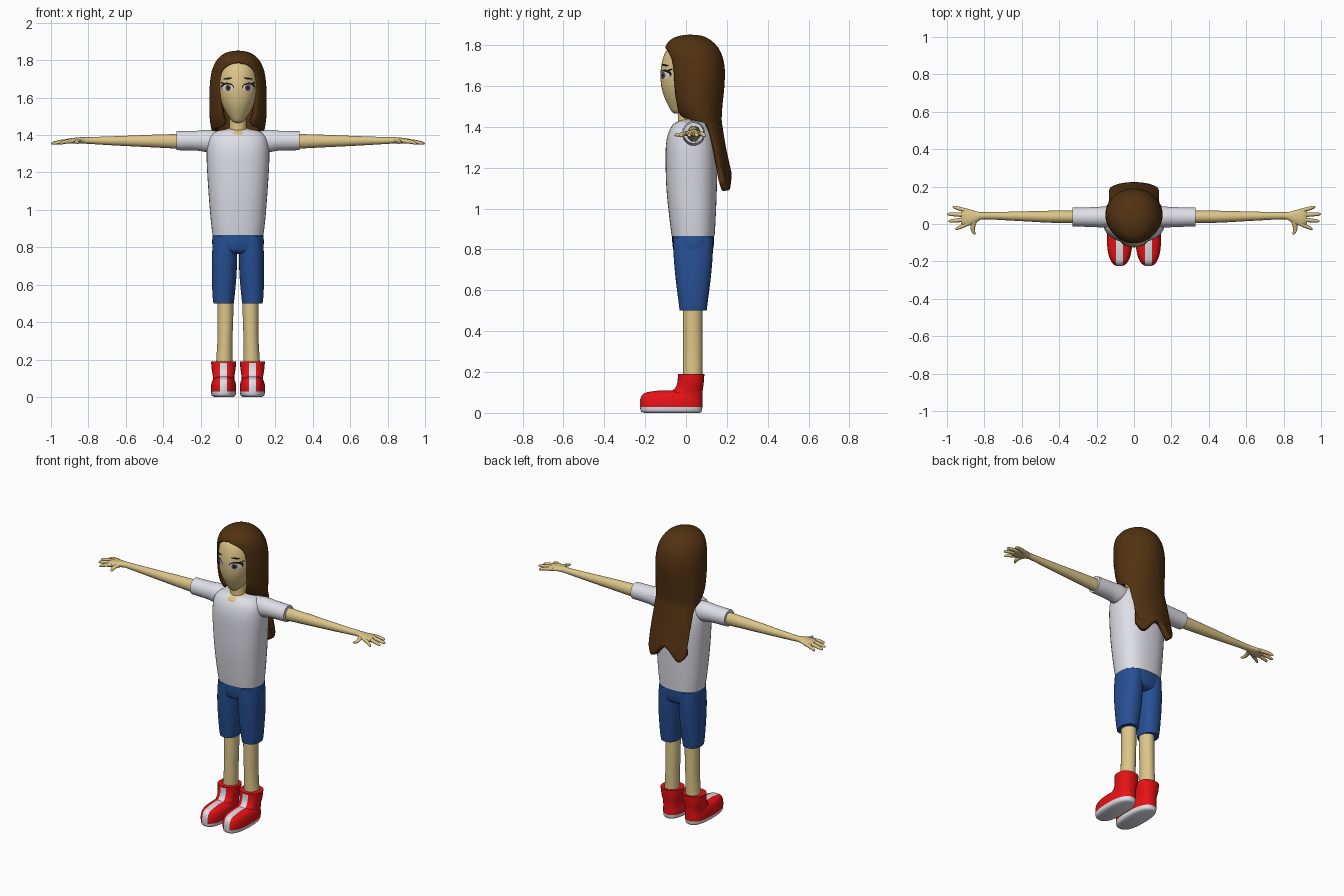
import bpy, bmesh
from math import sin, cos, pi, radians, copysign
from mathutils import Vector
from mathutils.bvhtree import BVHTree

cube = bpy.data.objects.get("Cube")
if cube:
    bpy.data.objects.remove(cube)


def material(name, rgb):
    m = bpy.data.materials.new(name)
    m.use_nodes = True
    m.diffuse_color = (*rgb, 1)
    m.node_tree.nodes["Principled BSDF"].inputs["Base Color"].default_value = (*rgb, 1)
    return m


SKIN = material("skin", (0.72, 0.56, 0.25))
HAIR = material("brown_hair", (0.085, 0.032, 0.006))
WHITE = material("white_cloth", (0.74, 0.74, 0.81))
BLUE = material("blue_cloth", (0.02, 0.08, 0.30))
RED = material("red_shoe", (0.80, 0.006, 0.008))
BLACK = material("black", (0.01, 0.008, 0.008))
IRIS = material("iris", (0.13, 0.08, 0.05))


def finish(bm, name, mats, rule=None, sharp=45):
    """Turn a bmesh into a smooth-shaded object with sharp edges kept."""
    bmesh.ops.remove_doubles(bm, verts=bm.verts, dist=0.0003)
    bmesh.ops.recalc_face_normals(bm, faces=bm.faces)
    for f in bm.faces:
        f.smooth = True
        if rule:
            f.material_index = rule(f)
    for e in bm.edges:
        e.smooth = e.calc_face_angle(0) < radians(sharp)
    me = bpy.data.meshes.new(name)
    bm.to_mesh(me)
    bm.free()
    for m in mats:
        me.materials.append(m)
    ob = bpy.data.objects.new(name, me)
    bpy.context.collection.objects.link(ob)
    return ob


def spline(rows, k=4):
    """Smooth curve through the rows of numbers."""
    out = []
    for i in range(len(rows) - 1):
        quad = [rows[max(0, min(len(rows) - 1, i + j))] for j in (-1, 0, 1, 2)]
        for s in range(k):
            t = s / k
            out.append([b + t / 2 * (c - a + t * (2 * a - 5 * b + 4 * c - d
                        + t * (3 * (b - c) + d - a))) for a, b, c, d in zip(*quad)])
    return out + [list(rows[-1])]


def loft(name, rows, mats, axis="z", power=2.0, n=32, rule=None, cuts=()):
    """Skin of rounded rings (x, y, z, radius, radius) square to one axis."""
    bm = bmesh.new()
    rings = []
    for x, y, z, ru, rv in spline(rows):
        ring = []
        for i in range(n):
            t = 2 * pi * i / n
            u = ru * copysign(abs(cos(t)) ** (2 / power), cos(t))
            v = rv * copysign(abs(sin(t)) ** (2 / power), sin(t))
            off = {"z": (u, v, 0), "x": (0, u, v), "y": (u, 0, v)}[axis]
            ring.append(bm.verts.new(Vector((x, y, z)) + Vector(off)))
        rings.append(ring)
    for a, b in zip(rings, rings[1:]):
        for i in range(n):
            bm.faces.new((a[i], a[(i + 1) % n], b[(i + 1) % n], b[i]))
    bm.faces.new(rings[0])
    bm.faces.new(rings[-1])
    for cx in cuts:
        bmesh.ops.bisect_plane(bm, geom=bm.verts[:] + bm.edges[:] + bm.faces[:],
                               plane_co=(cx, 0, 0), plane_no=(1, 0, 0))
    return finish(bm, name, mats, rule)


def stack(rows, cx=0):
    """Rows (z, half width, front y, back y) as upright loft rings."""
    return [(cx, (f + b) / 2, z, w, (b - f) / 2) for z, w, f, b in rows]


# Head, neck and the skin in the neckline
head = loft("head", stack([
    (1.465, .012, -.055, -.03), (1.475, .03, -.07, 0), (1.5, .05, -.085, .04),
    (1.55, .08, -.108, .09), (1.6, .1, -.121, .12), (1.66, .11, -.125, .14),
    (1.72, .11, -.117, .14), (1.77, .1, -.098, .12), (1.81, .06, -.06, .08)]),
    [SKIN], n=40)
loft("neck", stack([(1.38, .055, -.045, .06), (1.43, .046, -.04, .05),
                    (1.54, .045, -.04, .05)]), [SKIN])
bm = bmesh.new()
bmesh.ops.create_uvsphere(bm, u_segments=32, v_segments=16, radius=1)
neckline = finish(bm, "neckline", [SKIN])
neckline.scale = (.075, .062, .02)
neckline.location = (0, -.012, 1.417)
neckline.rotation_euler.x = radians(18)

# Hair: an open sheet around the head that narrows to a long fall at the back
# rows are z, half width, front y, back y, half sweep in degrees from the back
hair_rows = [
    (1.851, .008, .01, .03, 180), (1.845, .05, -.035, .08, 180),
    (1.825, .09, -.078, .12, 180), (1.795, .117, -.1, .152, 180),
    (1.775, .128, -.104, .165, 156), (1.74, .141, -.104, .18, 141),
    (1.68, .15, -.098, .19, 138), (1.6, .153, -.09, .188, 139),
    (1.5, .152, -.066, .178, 144), (1.45, .146, -.036, .175, 149),
    (1.43, .142, -.02, .175, 112), (1.405, .14, 0, .178, 78),
    (1.3, .14, .06, .195, 74), (1.2, .14, .1, .212, 74), (1.13, .136, .13, .224, 72)]
bm = bmesh.new()
cols = 48
grid = []
for z, w, f, b, sweep in spline(hair_rows, 3):
    line = []
    for i in range(cols + 1):
        u = 2 * i / cols - 1
        t = u * radians(min(sweep, 180))
        # scalloped lower edge
        drop = .04 * cos(1.6 * pi * u) * max(0, min(1, (1.3 - z) / .17))
        line.append(bm.verts.new((w * sin(t), (f + b) / 2 + (b - f) / 2 * cos(t), z + drop)))
    grid.append(line)
for a, b in zip(grid, grid[1:]):
    for i in range(cols):
        bm.faces.new((a[i], b[i], b[i + 1], a[i + 1]))
bm.faces.new(grid[0][:-1])
hair = finish(bm, "long_hair", [HAIR], sharp=60)
mod = hair.modifiers.new("thickness", "SOLIDIFY")
mod.thickness = .032
mod.offset = -1
# make sure the thickness grows inward
top = max(hair.data.polygons, key=lambda p: p.center.z)
if top.normal.z < 0:
    hair.data.flip_normals()

# Painted face, laid as thin patches on the head
bm = bmesh.new()
bm.from_mesh(head.data)
face_tree = BVHTree.FromBMesh(bm)
bm.free()


def face_patch(name, x, z, rx, rz, mat, lift, tilt=0):
    bm = bmesh.new()
    bmesh.ops.create_grid(bm, x_segments=10, y_segments=10, size=1)
    for v in bm.verts:
        # square grid to disc, then tilt and drop onto the face
        px = rx * v.co.x * (1 - v.co.y ** 2 / 2) ** .5
        pz = rz * v.co.y * (1 - v.co.x ** 2 / 2) ** .5
        qx, qz = px * cos(tilt) - pz * sin(tilt) + x, px * sin(tilt) + pz * cos(tilt) + z
        hit = face_tree.ray_cast(Vector((qx, -1, qz)), Vector((0, 1, 0)))[0]
        v.co = (qx, (hit.y if hit else -.05) - lift, qz)
    ob = finish(bm, name, [mat])
    if ob.data.polygons[0].normal.y > 0:
        ob.data.flip_normals()


for side, s in (("left", 1), ("right", -1)):
    face_patch(side + "_lash", s * .056, 1.657, .034, .023, BLACK, .002, s * .1)
    face_patch(side + "_lash_wing", s * .083, 1.678, .012, .004, BLACK, .0025, s * .5)
    face_patch(side + "_eye_white", s * .055, 1.652, .030, .019, WHITE, .0035)
    face_patch(side + "_iris", s * .053, 1.652, .015, .017, IRIS, .005)
    face_patch(side + "_pupil", s * .053, 1.652, .007, .009, BLACK, .0065)
    face_patch(side + "_eyebrow", s * .055, 1.702, .024, .005, BLACK, .0025, -s * .12)

# Shirt and shorts
loft("shirt_body", stack([
    (.865, .136, -.07, .14), (.95, .146, -.081, .145), (1.1, .158, -.096, .151),
    (1.25, .167, -.1, .152), (1.33, .166, -.096, .145), (1.385, .155, -.08, .128),
    (1.418, .12, -.055, .1), (1.43, .075, -.03, .08)]), [WHITE], power=2.4, n=40)
loft("shorts_hips", stack([
    (.87, .135, -.068, .138), (.82, .138, -.066, .136), (.78, .125, -.055, .125),
    (.765, .08, -.03, .1)]), [BLUE], power=2.4, n=40)

for side, s in (("left", 1), ("right", -1)):
    # Arm
    loft(side + "_sleeve", [(s * x, .037, z, ru, rv) for x, z, ru, rv in (
        (.08, 1.365, .055, .05), (.16, 1.368, .056, .06), (.22, 1.37, .053, .053),
        (.33, 1.37, .05, .051))], [WHITE], "x")
    loft(side + "_arm", [(s * x, y, z, ru, rv) for x, y, z, ru, rv in (
        (.3, .038, 1.366, .034, .04), (.45, .039, 1.368, .032, .034),
        (.65, .042, 1.369, .024, .025), (.8, .044, 1.371, .019, .018),
        (.835, .04, 1.372, .026, .017), (.87, .036, 1.37, .04, .016),
        (.905, .036, 1.368, .046, .014), (.925, .037, 1.366, .036, .008))], [SKIN], "x")
    # Fingers, from knuckle to tip
    for finger, y0, x1, y1 in (("index", .003, .955, -.028), ("middle", .025, .992, .015),
                               ("ring", .048, 1, .053), ("little", .068, .97, .092)):
        loft(f"{side}_{finger}_finger", [
            (s * (.885 + (x1 - .885) * t), y0 + (y1 - y0) * t, 1.368 - .014 * t * t, r, r)
            for t, r in ((0, .012), (.5, .011), (.9, .008), (1, .002))], [SKIN], "x", n=12)
    loft(side + "_thumb", [(s * x, y, z, r, r * .8) for x, y, z, r in (
        (.845, .035, 1.37, .018), (.858, 0, 1.368, .014), (.862, -.03, 1.362, .011),
        (.855, -.05, 1.36, .008), (.852, -.057, 1.36, .002))], [SKIN], "y", n=12)

    # Leg
    loft(side + "_shorts_leg", [(s * x, .035, z, ru, rv) for x, z, ru, rv in (
        (.068, .86, .062, .098), (.072, .76, .067, .095), (.074, .65, .066, .085),
        (.077, .54, .059, .071), (.077, .5, .054, .066))], [BLUE], power=2.3)
    loft(side + "_leg", [(s * x, .033, z, ru, .047) for x, z, ru in (
        (.067, .54, .043), (.068, .4, .042), (.07, .3, .04), (.075, .15, .045))], [SKIN])

    # Shoe: white sole, white stripe up the middle of the front
    cx = s * .077
    stripe = (cx - .019, cx + .019)

    def shoe_colour(f):
        c = f.calc_center_median()
        on_stripe = abs(c.x - cx) < .019 and c.y < -.015 and c.z < .185
        return 1 if c.z < .028 or on_stripe else 0

    loft(side + "_shoe_foot", stack([
        (0, .05, -.205, .068), (.008, .063, -.22, .077), (.028, .067, -.225, .08),
        (.06, .067, -.225, .08), (.085, .061, -.217, .077), (.1, .05, -.195, .07),
        (.11, .03, -.13, .06)], cx), [RED, WHITE], power=2.5, n=40,
        rule=shoe_colour, cuts=stripe)
    loft(side + "_shoe_shaft", stack([
        (.06, .058, -.1, .08), (.1, .057, -.08, .081), (.12, .059, -.055, .083),
        (.15, .064, -.042, .087), (.19, .067, -.04, .09)], cx), [RED, WHITE],
        power=2.3, n=40, rule=shoe_colour, cuts=stripe)
